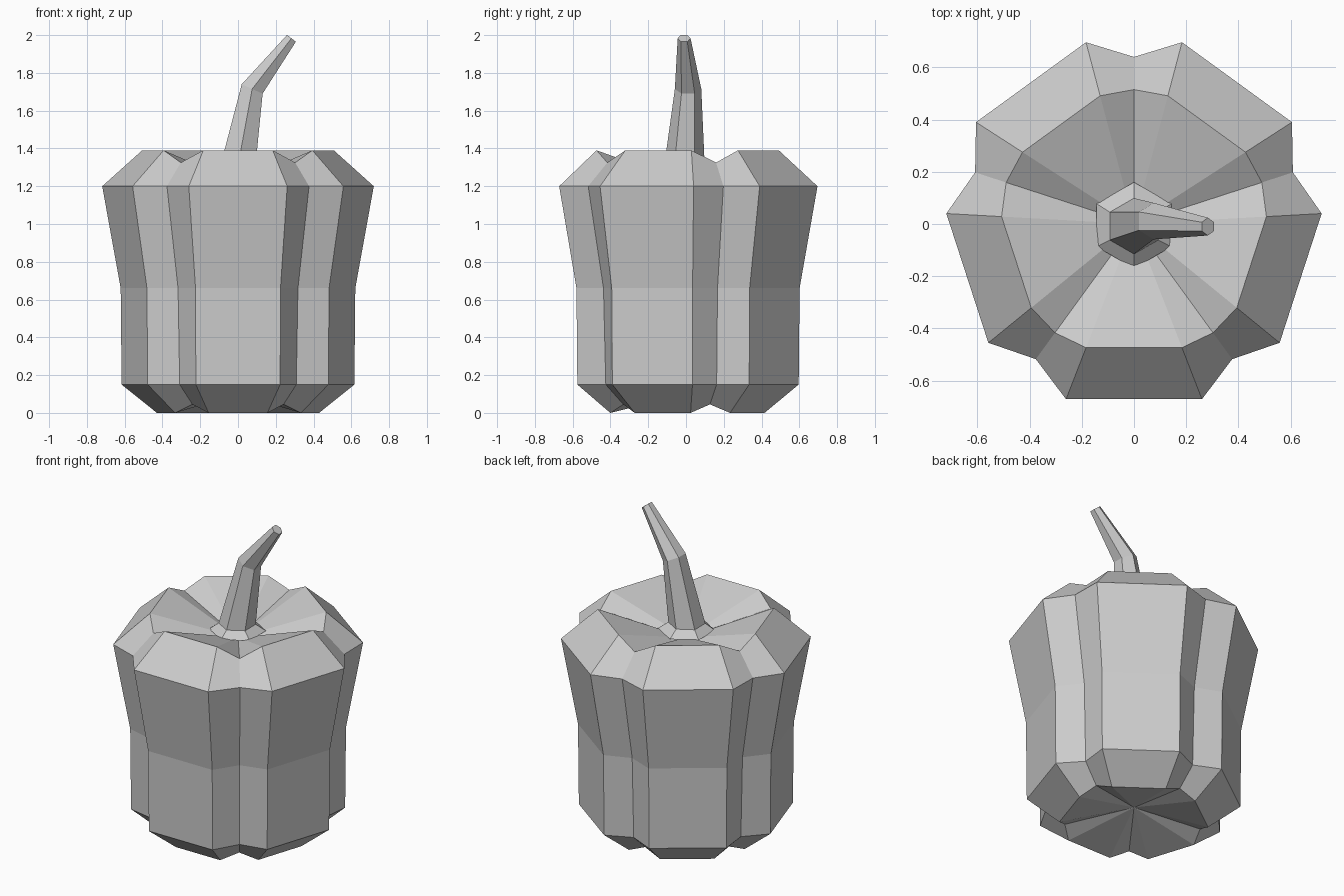
import bpy, bmesh
from math import cos, sin, radians
from mathutils import Vector

cube = bpy.data.objects.get("Cube")
if cube:
    bpy.data.objects.remove(cube)

grey = bpy.data.materials.new("plain grey")
grey.use_nodes = True
colour = (0.6, 0.6, 0.6, 1)
grey.diffuse_color = colour
grey.node_tree.nodes["Principled BSDF"].inputs["Base Color"].default_value = colour


def loft(name, rings, bottom=None, top=None):
    """Skin a stack of rings; close each end with a fan or a flat cap."""
    bm = bmesh.new()
    loops = [[bm.verts.new(p) for p in ring] for ring in rings]
    n = len(loops[0])
    for a, b in zip(loops, loops[1:]):
        for i in range(n):
            j = (i + 1) % n
            bm.faces.new((a[i], a[j], b[j], b[i]))
    for loop, tip in ((loops[0][::-1], bottom), (loops[-1], top)):
        if tip is None:
            bm.faces.new(loop)
        else:
            centre = bm.verts.new(tip)
            for i in range(n):
                bm.faces.new((loop[i], loop[(i + 1) % n], centre))
    bmesh.ops.recalc_face_normals(bm, faces=bm.faces)
    mesh = bpy.data.meshes.new(name)
    bm.to_mesh(mesh)
    bm.free()
    mesh.materials.append(grey)
    obj = bpy.data.objects.new(name, mesh)
    bpy.context.collection.objects.link(obj)
    return obj


def lobed_ring(lobe_r, lobe_z, groove_r, groove_z):
    """Five lobes, each a flat pair of corners followed by a groove point."""
    ring = []
    for k in range(5):
        mid = 72 * k - 90
        for off, r, z in ((-21.2, lobe_r, lobe_z), (21.2, lobe_r, lobe_z),
                          (36, groove_r, groove_z)):
            a = radians(mid + off)
            ring.append((r * cos(a), r * sin(a), z))
    return ring


def hex_ring(centre, r, tilt=0):
    """Six-sided ring with corners on the y axis, tilted towards +x."""
    t = radians(tilt)
    across, along = Vector((cos(t), 0, -sin(t))), Vector((0, 1, 0))
    angles = [radians(60 * i + 30) for i in range(6)]
    return [Vector(centre) + r * (cos(a) * across + sin(a) * along) for a in angles]


# Ribbed body, sunken at both ends
loft("pepper_body", [
    lobed_ring(0.43, 0.0, 0.41, 0.045),
    lobed_ring(0.617, 0.15, 0.525, 0.15),
    lobed_ring(0.622, 0.66, 0.54, 0.66),
    lobed_ring(0.72, 1.2, 0.64, 1.2),
    lobed_ring(0.508, 1.39, 0.515, 1.325),
], bottom=(0, 0, 0.1), top=(0, 0, 1.22))

# Flared collar and bent stem
loft("stem", [
    hex_ring((0, -0.005, 1.27), 0.165),
    hex_ring((0, -0.008, 1.31), 0.107),
    hex_ring((0.075, 0.011, 1.715), 0.07, 24),
    hex_ring((0.283, -0.01, 1.983), 0.034, 38),
])
